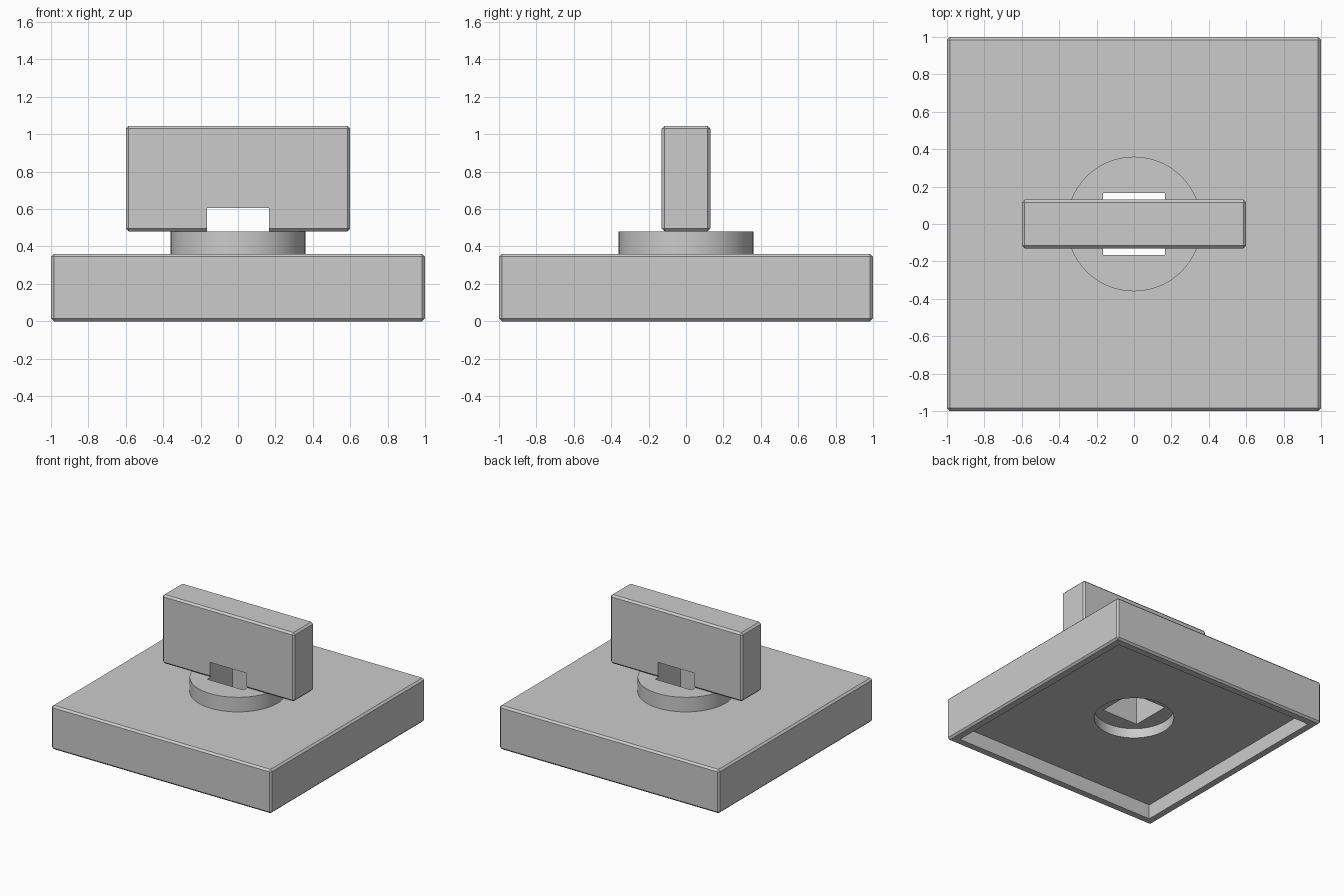
import bpy

if "Cube" in bpy.data.objects:
    bpy.data.objects.remove(bpy.data.objects["Cube"])

def box(name, x, y, z0, z1, bevel=0.0):
    """Box centred on the z axis, with half sizes x and y."""
    bpy.ops.mesh.primitive_cube_add(size=2, location=(0, 0, (z0 + z1) / 2))
    o = bpy.context.object
    o.name = name
    o.scale = (x, y, (z1 - z0) / 2)
    bpy.ops.object.transform_apply(location=True, rotation=False, scale=True)
    if bevel:
        m = o.modifiers.new("Bevel", 'BEVEL')
        m.width = bevel
        m.segments = 1
        bpy.ops.object.modifier_apply(modifier=m.name)
    return o

def disc(name, r, z0, z1):
    bpy.ops.mesh.primitive_cylinder_add(vertices=64, radius=r, depth=z1 - z0,
                                        location=(0, 0, (z0 + z1) / 2))
    o = bpy.context.object
    o.name = name
    bpy.ops.object.transform_apply(location=True, rotation=False, scale=False)
    return o

def combine(target, tool, op='DIFFERENCE'):
    """Boolean the tool into the target, then remove the tool."""
    m = target.modifiers.new("Boolean", 'BOOLEAN')
    m.operation = op
    m.solver = 'EXACT'
    m.object = tool
    bpy.context.view_layer.objects.active = target
    bpy.ops.object.modifier_apply(modifier=m.name)
    bpy.data.objects.remove(tool)

# square base plate with a round collar on top
base = box("base", 1.0, 1.0, 0.0, 0.36, 0.015)
combine(base, disc("collar", 0.36, 0.25, 0.48), 'UNION')

# shallow underside hollow, round recess and square through hole
combine(base, box("hollow_cutter", 0.93, 0.93, -0.1, 0.12))
combine(base, disc("recess_cutter", 0.30, 0.05, 0.20))
combine(base, box("hole_cutter", 0.165, 0.165, 0.15, 0.6))

# upright grip with a notch over the hole
grip = box("grip", 0.6, 0.13, 0.48, 1.045, 0.015)
combine(grip, box("notch_cutter", 0.165, 0.3, 0.3, 0.605))

# round walls smooth, edges sharp
bpy.ops.object.select_all(action='DESELECT')
base.select_set(True)
bpy.context.view_layer.objects.active = base
bpy.ops.object.shade_smooth_by_angle(angle=0.5)
